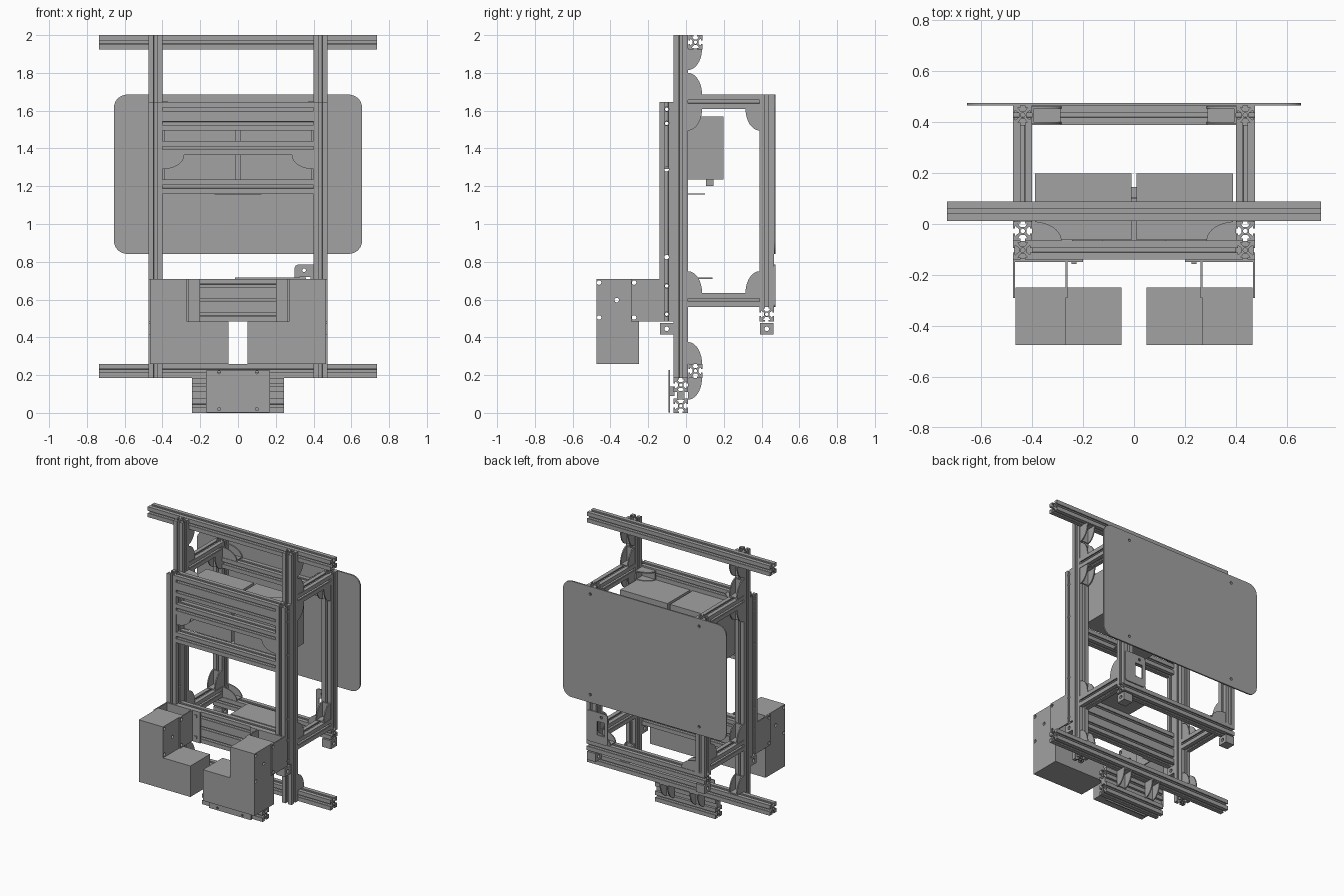
import bpy, bmesh, math
from mathutils import Vector, Matrix

if "Cube" in bpy.data.objects:
    bpy.data.objects.remove(bpy.data.objects["Cube"])

grey = bpy.data.materials.new("metal grey")
grey.use_nodes = True
grey.diffuse_color = (0.36, 0.36, 0.36, 1)
grey.node_tree.nodes["Principled BSDF"].inputs["Base Color"].default_value = grey.diffuse_color

W = 0.075          # extrusion width
H = W / 2
POST = 0.4375      # x of all uprights
X, Y, Z = Vector((1, 0, 0)), Vector((0, 1, 0)), Vector((0, 0, 1))


def finish(name, bm):
    bmesh.ops.recalc_face_normals(bm, faces=bm.faces)
    mesh = bpy.data.meshes.new(name)
    bm.to_mesh(mesh)
    bm.free()
    mesh.materials.append(grey)
    ob = bpy.data.objects.new(name, mesh)
    bpy.context.collection.objects.link(ob)
    return ob


def add_box(bm, lo, hi):
    lo, hi = Vector(lo), Vector(hi)
    m = Matrix.Translation((lo + hi) / 2) @ Matrix.Diagonal((hi - lo).to_4d())
    m[3][3] = 1
    bmesh.ops.create_cube(bm, size=1, matrix=m)


def box(name, *pairs):
    bm = bmesh.new()
    for lo, hi in pairs:
        add_box(bm, lo, hi)
    return finish(name, bm)


def add_prism(bm, pts, depth):
    """Extrude a flat outline along local z."""
    face = bm.faces.new([bm.verts.new(p) for p in pts])
    top = bmesh.ops.extrude_face_region(bm, geom=[face])["geom"]
    bmesh.ops.translate(bm, vec=depth * Z, verts=[v for v in top if isinstance(v, bmesh.types.BMVert)])


def extrusion(name, start, end):
    """T-slot bar with a centre bore, running from start to end."""
    start, end = Vector(start), Vector(end)
    slot, lip, cave, core, web = 0.009, H - 0.008, 0.019, 0.015, 0.008
    side = [(H, H), (slot, H), (slot, lip), (cave, lip), (web, core),
            (-web, core), (-cave, lip), (-slot, lip), (-slot, H)]
    outer = []
    for k in range(4):
        for x, y in side:
            outer.append((x, y))
        side = [(-y, x) for x, y in side]
    bore = [(0.009 * math.cos(i * math.pi / 6), 0.009 * math.sin(i * math.pi / 6)) for i in range(12)]
    bm = bmesh.new()
    edges = []
    for loop in (outer, bore):
        vs = [bm.verts.new((x, y, 0)) for x, y in loop]
        edges += [bm.edges.new((vs[i - 1], vs[i])) for i in range(len(vs))]
    bmesh.ops.triangle_fill(bm, edges=edges, use_beauty=True, normal=Z)
    top = bmesh.ops.extrude_face_region(bm, geom=bm.faces[:])["geom"]
    d = end - start
    bmesh.ops.translate(bm, vec=d.length * Z, verts=[v for v in top if isinstance(v, bmesh.types.BMVert)])
    bm.transform(Matrix.Translation(start) @ d.to_track_quat('Z', 'Y').to_matrix().to_4x4())
    return finish(name, bm)


def gusset(name, corner, long, short):
    """Hollow corner bracket with two rounded cheeks and two feet."""
    a, b, w, t = 0.115, 0.075, 0.034, 0.008
    arc = [(0, 0, 0)] + [(a * math.cos(i * math.pi / 20), b * math.sin(i * math.pi / 20), 0) for i in range(11)]
    bm = bmesh.new()
    add_prism(bm, arc, t)
    bmesh.ops.translate(bm, vec=(w - t) * Z, verts=bm.verts)
    bm2 = [(x, y, -w) for x, y, _ in arc]
    add_prism(bm, bm2, t)
    add_box(bm, (0, 0, t - w), (a * 0.97, t, w - t))
    add_box(bm, (0, t, t - w), (t, b * 0.97, w - t))
    cols = Matrix((long, short, long.cross(short))).transposed().to_4x4()
    bm.transform(Matrix.Translation(corner) @ cols)
    return finish(name, bm)


def rounded_plate(name, x0, x1, z0, z1, y0, y1, r):
    pts = []
    for k, (cx, cz) in enumerate([(x1 - r, z1 - r), (x0 + r, z1 - r), (x0 + r, z0 + r), (x1 - r, z0 + r)]):
        for i in range(9):
            a = (k + i / 8) * math.pi / 2
            pts.append((cx + r * math.cos(a), -y0 and 0, cz + r * math.sin(a)))
    bm = bmesh.new()
    add_prism(bm, [(x, z, 0) for x, _, z in pts], y1 - y0)
    bm.transform(Matrix(((1, 0, 0, 0), (0, 0, 1, y0), (0, 1, 0, 0), (0, 0, 0, 1))))
    return finish(name, bm)


def drill(name, direction, points, length, r, targets):
    """Cut round holes along a direction through the targets."""
    bm = bmesh.new()
    rot = direction.to_track_quat('Z', 'Y').to_matrix().to_4x4()
    for p in points:
        bmesh.ops.create_cone(bm, cap_ends=True, segments=16, radius1=r, radius2=r,
                              depth=length, matrix=Matrix.Translation(p) @ rot)
    cutter = finish(name, bm)
    cutter.hide_render = True
    cutter.display_type = 'WIRE'
    cutter.hide_set(True)
    for ob in targets:
        mod = ob.modifiers.new("holes", 'BOOLEAN')
        mod.operation, mod.solver, mod.object = 'DIFFERENCE', 'EXACT', cutter


side_drilled = []
BACK, FRONT, REAR = -0.0275, -0.1025, 0.4275   # y of the three upright rows

# Uprights, depth rails, feet, gussets and drive boxes on both sides
for s, tag in ((1, "left"), (-1, "right")):
    x = s * POST
    inner = s * 0.4
    extrusion(f"{tag}_main_upright", (x, BACK, 0.185), (x, BACK, 2))
    side_drilled.append(extrusion(f"{tag}_front_upright", (x, FRONT, 0.485), (x, FRONT, 1.645)))
    extrusion(f"{tag}_rear_upright", (x, REAR, 0.56), (x, REAR, 1.685))
    for z, level in ((1.6475, "upper"), (0.5975, "lower")):
        extrusion(f"{tag}_{level}_depth_rail", (x, 0.01, z), (x, 0.39, z))
    for y, row in ((FRONT, "front"), (REAR, "rear")):
        side_drilled.append(box(f"{tag}_{row}_foot", ((x - 0.035, y - 0.035, 0.415), (x + 0.035, y + 0.035, 0.475)),
                                ((x - 0.02, y - 0.02, 0.47), (x + 0.02, y + 0.02, 0.49))))

    for name, corner, lo, sh in (
            ("top_bar", (x, 0.01, 1.93), -Z, Y), ("rail_top", (x, 0.01, 1.685), Z, Y),
            ("rail_under", (x, 0.01, 1.61), -Z, Y), ("rail_rear", (x, 0.39, 1.61), -Z, -Y),
            ("low_rail", (x, 0.01, 0.635), Z, Y), ("low_rail_rear", (x, 0.39, 0.635), Z, -Y),
            ("bottom_bar", (x, 0.01, 0.26), Z, Y), ("skid", (s * 0.12, 0.01, 0.185), -Z, Y),
            ("crossbar", (inner, FRONT, 1.365), -s * X, -Z), ("front_bar", (inner, -0.065, 1.6), -s * X, Y),
            ("rear_bar", (inner, REAR, 1.575), -s * X, Z), ("rear_base", (inner, REAR, 0.56), -s * X, Z)):
        gusset(f"{tag}_{name}_gusset", Vector(corner), lo, sh)

    # L-shaped drive box in its U bracket
    def span(a, b, y0, y1, z0, z1):
        return ((min(s * a, s * b), y0, z0), (max(s * a, s * b), y1, z1))
    prof = [(0.465, 0.26), (0.05, 0.26), (0.05, 0.485), (0.27, 0.485), (0.27, 0.71), (0.465, 0.71)]
    bm = bmesh.new()
    add_prism(bm, [(s * px, pz, 0) for px, pz in prof], 0.225)
    bm.transform(Matrix(((1, 0, 0, 0), (0, 0, 1, -0.475), (0, 1, 0, 0), (0, 0, 0, 1))))
    side_drilled.append(finish(f"{tag}_drive_box", bm))
    side_drilled.append(box(f"{tag}_drive_bracket", span(0.2, 0.475, -0.15, -0.14, 0.485, 0.71),
                            span(0.467, 0.475, -0.29, -0.15, 0.485, 0.71),
                            span(0.262, 0.27, -0.29, -0.15, 0.485, 0.71)))
    for z in (0.52, 0.675):
        box(f"{tag}_bracket_screw", span(0.225, 0.245, -0.157, -0.15, z - 0.01, z + 0.01))

    # Battery on the shelf bar
    box(f"{tag}_battery", span(0.01, 0.39, -0.062, 0.198, 1.235, 1.57))

# Cross bars
for name, half, y, z in (
        ("top_bar", 0.735, 0.05, 1.9625), ("bottom_bar", 0.735, 0.05, 0.2225),
        ("front_bar_upper", 0.4, FRONT, 1.6075), ("front_bar_second", 0.4, FRONT, 1.5325),
        ("front_bar_middle", 0.4, FRONT, 1.4025), ("front_bar_lower", 0.4, FRONT, 1.1975),
        ("drive_bar_top", 0.4, FRONT, 0.6725), ("drive_bar_middle", 0.4, FRONT, 0.5975),
        ("drive_bar_bottom", 0.4, FRONT, 0.5225), ("rear_upper_bar", 0.4, REAR, 1.5375),
        ("rear_base_bar", 0.475, REAR, 0.5225),
        ("skid_bar_top", 0.243, BACK, 0.1475), ("skid_bar_bottom", 0.243, BACK, 0.0375)):
    extrusion(name, (-half, y, z), (half, y, z))
box("skid_spacer", ((-0.243, BACK - 0.02, 0.07), (0.243, BACK + 0.02, 0.115)))

# Plates
panel = rounded_plate("rear_panel", -0.657, 0.657, 0.842, 1.685, 0.465, 0.475, 0.07)
skid = rounded_plate("skid_plate", -0.17, 0.17, 0.003, 0.227, -0.092, -0.084, 0.006)
box("skid_standoff", ((-0.15, -0.085, 0.09), (0.15, -0.06, 0.14)))
box("battery_shelf", ((-0.125, -0.065, 1.155), (0.125, 0.1, 1.161)))
box("battery_clip", ((-0.009, 0.105, 1.2), (0.009, 0.145, 1.235)))
box("controller_tray", ((-0.015, -0.065, 0.71), (0.36, 0.14, 0.716)))
switch = rounded_plate("switch_plate", 0.3, 0.47, 0.56, 0.785, 0.465, 0.473, 0.02)
window = box("switch_window_cutter", ((0.325, 0.45, 0.62), (0.385, 0.49, 0.72)))
window.hide_render = True
window.display_type = 'WIRE'
window.hide_set(True)
cut = switch.modifiers.new("window", 'BOOLEAN')
cut.operation, cut.solver, cut.object = 'DIFFERENCE', 'EXACT', window

# Holes
drill("side_hole_cutter", X,
      [(0, y, z) for y in (-0.46, -0.275) for z in (0.505, 0.69)] + [(0, -0.367, 0.597)]
      + [(0, FRONT, z) for z in (0.445, 0.5225, 0.6725, 0.825, 1.29, 1.5325, 1.6075)]
      + [(0, REAR, 0.445)], 1.1, 0.012, side_drilled)
drill("panel_hole_cutter", Y, [(x, 0.47, z) for x in (-POST, POST) for z in (0.9, 1.63)], 0.05, 0.01, [panel])
drill("skid_hole_cutter", Y, [(x, -0.088, z) for x in (-0.1, 0.1) for z in (0.02, 0.215)], 0.03, 0.008, [skid])
drill("switch_hole_cutter", Y, [(0.35, 0.47, 0.755)], 0.04, 0.01, [switch])
